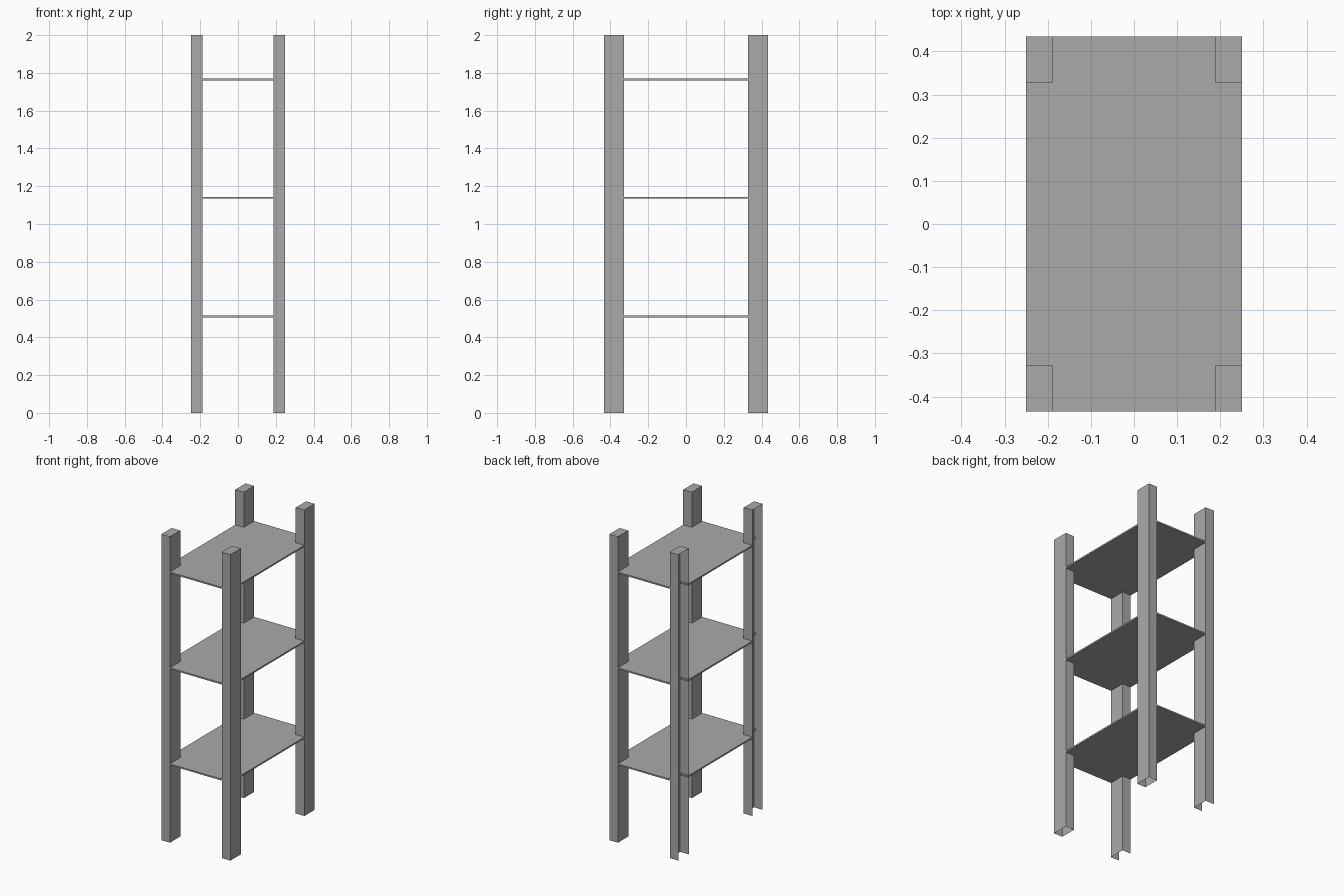
import bpy
import bmesh

cube = bpy.data.objects.get("Cube")
if cube:
    bpy.data.objects.remove(cube)

HALF_X, HALF_Y, HEIGHT = 0.25, 0.435, 2.0
LEG_X, LEG_Y = 0.0625, 0.107
SHELF_THICK = 0.01
SHELF_LEVELS = {"lower": 0.511, "middle": 1.139, "upper": 1.765}
POKE = 0.01  # how far shelf corners reach into the hollow legs

grey = bpy.data.materials.new("plain grey")
grey.use_nodes = True
colour = (0.4, 0.4, 0.4, 1)
grey.diffuse_color = colour
grey.node_tree.nodes["Principled BSDF"].inputs["Base Color"].default_value = colour


def add_object(name, bm):
    mesh = bpy.data.meshes.new(name)
    bm.to_mesh(mesh)
    bm.free()
    mesh.materials.append(grey)
    obj = bpy.data.objects.new(name, mesh)
    bpy.context.collection.objects.link(obj)
    return obj


# Hollow sheet legs: capped on top, open below, the -x pair open on its outer side
def make_leg(name, sx, sy):
    bm = bmesh.new()
    bmesh.ops.create_cube(bm, size=1)
    bmesh.ops.scale(bm, vec=(LEG_X, LEG_Y, HEIGHT), verts=bm.verts)
    bm.normal_update()
    missing = [f for f in bm.faces
               if f.normal.z < -0.5 or (sx < 0 and f.normal.x < -0.5)]
    bmesh.ops.delete(bm, geom=missing, context='FACES')
    centre = (sx * (HALF_X - LEG_X / 2), sy * (HALF_Y - LEG_Y / 2), HEIGHT / 2)
    bmesh.ops.translate(bm, vec=centre, verts=bm.verts)
    add_object(name, bm)


# Thin shelves with corners notched around the legs
def make_shelf(name, z):
    nx, ny = HALF_X - LEG_X + POKE, HALF_Y - LEG_Y + POKE
    quarter = [(HALF_X, ny), (nx, ny), (nx, HALF_Y)]
    outline = []
    for sx, sy in ((1, 1), (-1, 1), (-1, -1), (1, -1)):
        corner = [(sx * x, sy * y) for x, y in quarter]
        outline += corner if sx * sy > 0 else corner[::-1]
    bm = bmesh.new()
    base = bm.faces.new([bm.verts.new((x, y, z - SHELF_THICK / 2)) for x, y in outline])
    top = bmesh.ops.extrude_face_region(bm, geom=[base], use_keep_orig=True)
    moved = [v for v in top["geom"] if isinstance(v, bmesh.types.BMVert)]
    bmesh.ops.translate(bm, vec=(0, 0, SHELF_THICK), verts=moved)
    bmesh.ops.recalc_face_normals(bm, faces=bm.faces)
    add_object(name, bm)


for depth, sy in (("front", -1), ("back", 1)):
    for side, sx in (("left", 1), ("right", -1)):
        make_leg(f"{depth}_{side}_leg", sx, sy)

for level, height in SHELF_LEVELS.items():
    make_shelf(f"{level}_shelf", height)
